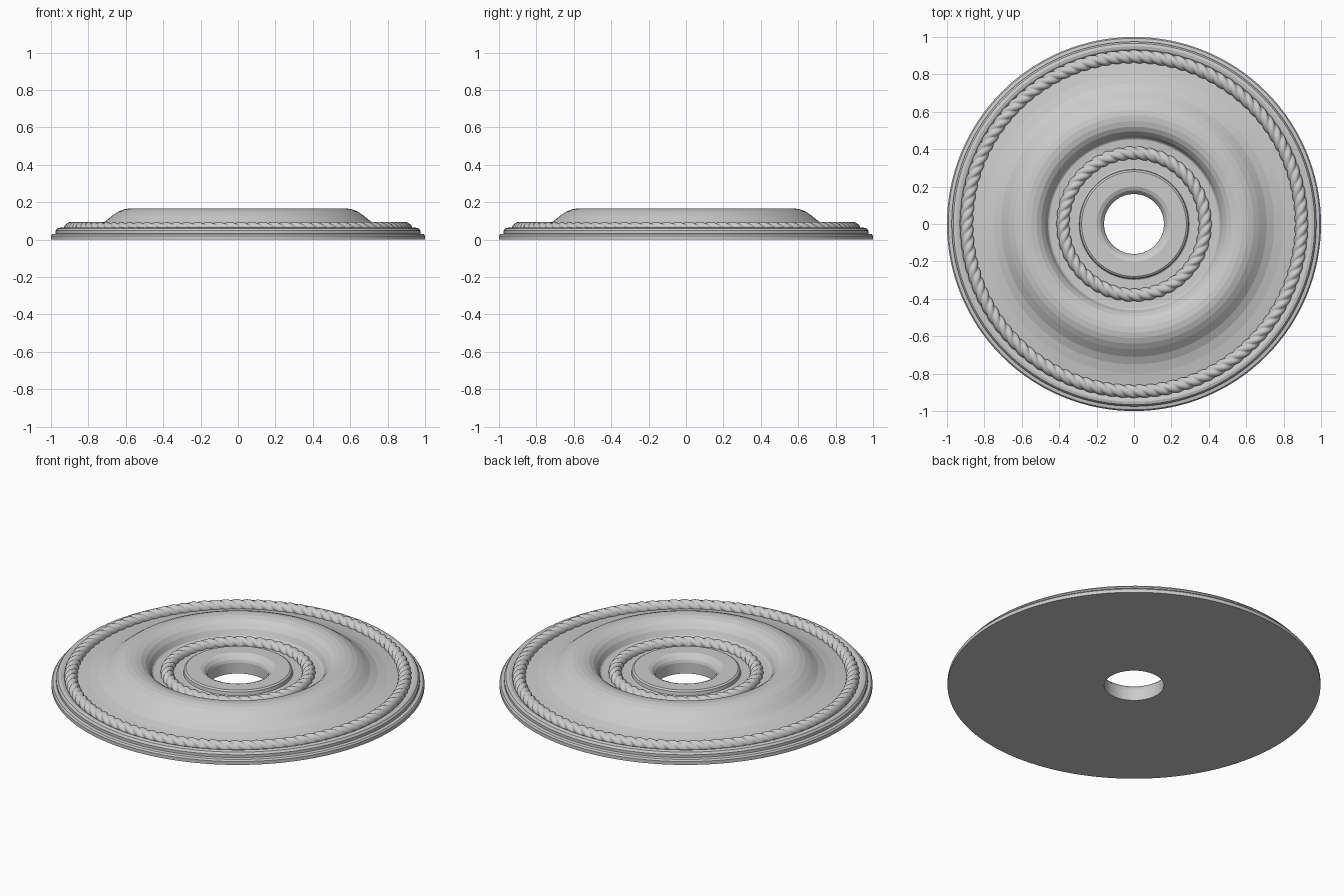
import bpy, bmesh
from math import sin, cos, tau, pi

cube = bpy.data.objects.get("Cube")
if cube:
    bpy.data.objects.remove(cube, do_unlink=True)

plaster = bpy.data.materials.new("plaster grey")
plaster.use_nodes = True
plaster.diffuse_color = (0.6, 0.6, 0.6, 1)
plaster.node_tree.nodes["Principled BSDF"].inputs["Base Color"].default_value = (0.6, 0.6, 0.6, 1)


def ring(name, section, steps, smooth):
    """Sweep the closed (radius, height) section around z; section takes the turn angle."""
    bm = bmesh.new()
    loops = []
    for i in range(steps):
        a = tau * i / steps
        loops.append([bm.verts.new((r * cos(a), r * sin(a), z)) for r, z in section(a)])
    count = len(loops[0])
    for i in range(steps):
        here, there = loops[i], loops[(i + 1) % steps]
        for j in range(count):
            k = (j + 1) % count
            bm.faces.new((here[j], there[j], there[k], here[k]))
    bmesh.ops.recalc_face_normals(bm, faces=bm.faces)
    for f in bm.faces:
        f.smooth = smooth
    mesh = bpy.data.meshes.new(name)
    bm.to_mesh(mesh)
    bm.free()
    mesh.materials.append(plaster)
    obj = bpy.data.objects.new(name, mesh)
    bpy.context.collection.objects.link(obj)
    return obj


def rope(name, radius, height, thick, ridges, strands=3, around=24):
    """Twisted cord lying in a circle."""
    def section(a):
        points = []
        for j in range(around):
            t = tau * j / around
            size = thick * (0.76 + 0.24 * abs(cos(strands * t / 2)))
            t -= a * ridges / strands
            points.append((radius + size * cos(t), height + size * sin(t)))
        return points
    return ring(name, section, ridges * 6, True)


# Turned body: base steps, rope seat, swelling, inner floor, hub and bore
body = [
    (0.16, 0), (1.0, 0), (1.0, 0.02), (0.993, 0.029), (0.975, 0.032),
    (0.975, 0.048), (0.966, 0.06), (0.95, 0.064), (0.935, 0.06), (0.925, 0.05),
    (0.86, 0.055), (0.80, 0.064), (0.75, 0.077), (0.71, 0.097), (0.67, 0.13),
    (0.64, 0.15), (0.61, 0.162), (0.58, 0.167), (0.55, 0.165), (0.52, 0.157),
    (0.495, 0.141), (0.475, 0.117), (0.46, 0.086), (0.453, 0.081), (0.42, 0.078),
    (0.30, 0.076), (0.293, 0.08), (0.29, 0.1), (0.28, 0.107), (0.2, 0.107),
    (0.18, 0.098), (0.165, 0.08), (0.16, 0.065),
]
ring("medallion_body", lambda a: body, 128, False)

# Rope borders
rope("outer_rope", 0.895, 0.058, 0.036, 96)
rope("inner_rope", 0.38, 0.08, 0.036, 42)
